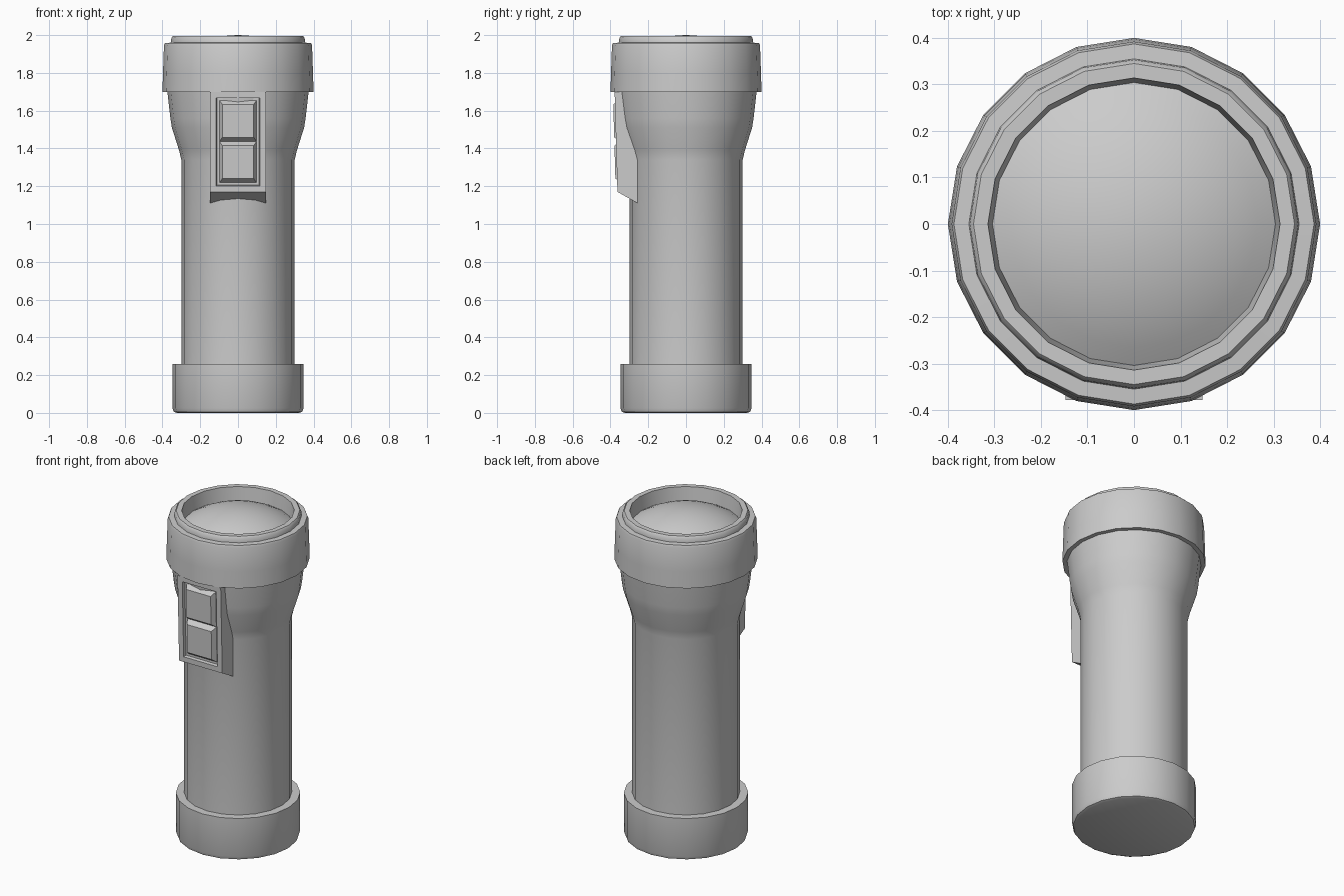
import bpy, bmesh, math

if "Cube" in bpy.data.objects:
    bpy.data.objects.remove(bpy.data.objects["Cube"])

SIDES = 20


def finish(name, bm, smooth):
    bmesh.ops.remove_doubles(bm, verts=bm.verts, dist=1e-5)
    bmesh.ops.recalc_face_normals(bm, faces=bm.faces)
    mesh = bpy.data.meshes.new(name)
    bm.to_mesh(mesh)
    bm.free()
    ob = bpy.data.objects.new(name, mesh)
    bpy.context.collection.objects.link(ob)
    if smooth:
        bpy.ops.object.select_all(action='DESELECT')
        ob.select_set(True)
        bpy.context.view_layer.objects.active = ob
        bpy.ops.object.shade_smooth_by_angle(angle=math.radians(35))
    return ob


def lathe(name, profile):
    """Spin (radius, z) points around the z axis."""
    bm = bmesh.new()
    vs = [bm.verts.new((r, 0, z)) for r, z in profile]
    es = [bm.edges.new(p) for p in zip(vs, vs[1:])]
    bmesh.ops.spin(bm, geom=vs + es, cent=(0, 0, 0), axis=(0, 0, 1),
                   angle=math.tau, steps=SIDES, use_merge=True)
    return finish(name, bm, True)


# End cap
lathe("end_cap", [(0, 0), (0.325, 0), (0.34, 0.006), (0.347, 0.025),
                  (0.347, 0.26), (0.30, 0.26)])

# Handle tube flaring into the neck
lathe("body_tube", [(0.30, 0.26), (0.30, 1.34), (0.312, 1.39), (0.35, 1.51),
                    (0.358, 1.56), (0.374, 1.70)])

# Head collar with stepped rim and inner wall
lathe("head_collar", [(0.374, 1.70), (0.40, 1.70), (0.397, 1.80), (0.392, 1.945),
                      (0.387, 1.958), (0.355, 1.96), (0.353, 1.985),
                      (0.345, 1.995), (0.314, 1.995), (0.304, 1.91)])

# Domed lens
base_r, base_z, height = 0.305, 1.91, 0.09
R = (base_r ** 2 + height ** 2) / (2 * height)
reach = math.asin(base_r / R)
lathe("lens", [(R * math.sin(reach * i / 7), base_z + height - R * (1 - math.cos(reach * i / 7)))
               for i in range(7, -1, -1)])


def front_y(z):
    """Depth of the slightly tilted switch plate at height z."""
    return -0.363 - 0.015 * (z - 1.17) / 0.53


# Switch housing with a recessed panel
bm = bmesh.new()
outline = [(front_y(1.70), 1.70), (front_y(1.17), 1.17), (-0.256, 1.11),
           (-0.24, 1.11), (-0.24, 1.35), (-0.32, 1.70)]
left = [bm.verts.new((-0.147, y, z)) for y, z in outline]
right = [bm.verts.new((0.147, y, z)) for y, z in outline]
bm.faces.new(left)
bm.faces.new(right[::-1])
sides = []
for i in range(len(outline)):
    j = (i + 1) % len(outline)
    sides.append(bm.faces.new((left[i], right[i], right[j], left[j])))
bmesh.ops.recalc_face_normals(bm, faces=bm.faces)
bmesh.ops.inset_region(bm, faces=[sides[0]], thickness=0.045)
bmesh.ops.inset_region(bm, faces=[sides[0]], thickness=0.004, depth=-0.02)
finish("switch_housing", bm, False)


# Two raised buttons
def button(name, z0, z1):
    bm = bmesh.new()
    rings = []
    for half, inset, out in ((0.098, 0, -0.02), (0.083, 0.022, 0.009)):
        a, b = z0 + inset, z1 - inset
        rings.append([bm.verts.new((x, front_y(z) - out, z)) for x, z in
                      ((-half, a), (half, a), (half, b), (-half, b))])
    low, top = rings
    bm.faces.new(top)
    for i in range(4):
        j = (i + 1) % 4
        bm.faces.new((low[i], low[j], top[j], top[i]))
    finish(name, bm, False)


button("upper_button", 1.437, 1.655)
button("lower_button", 1.219, 1.437)
